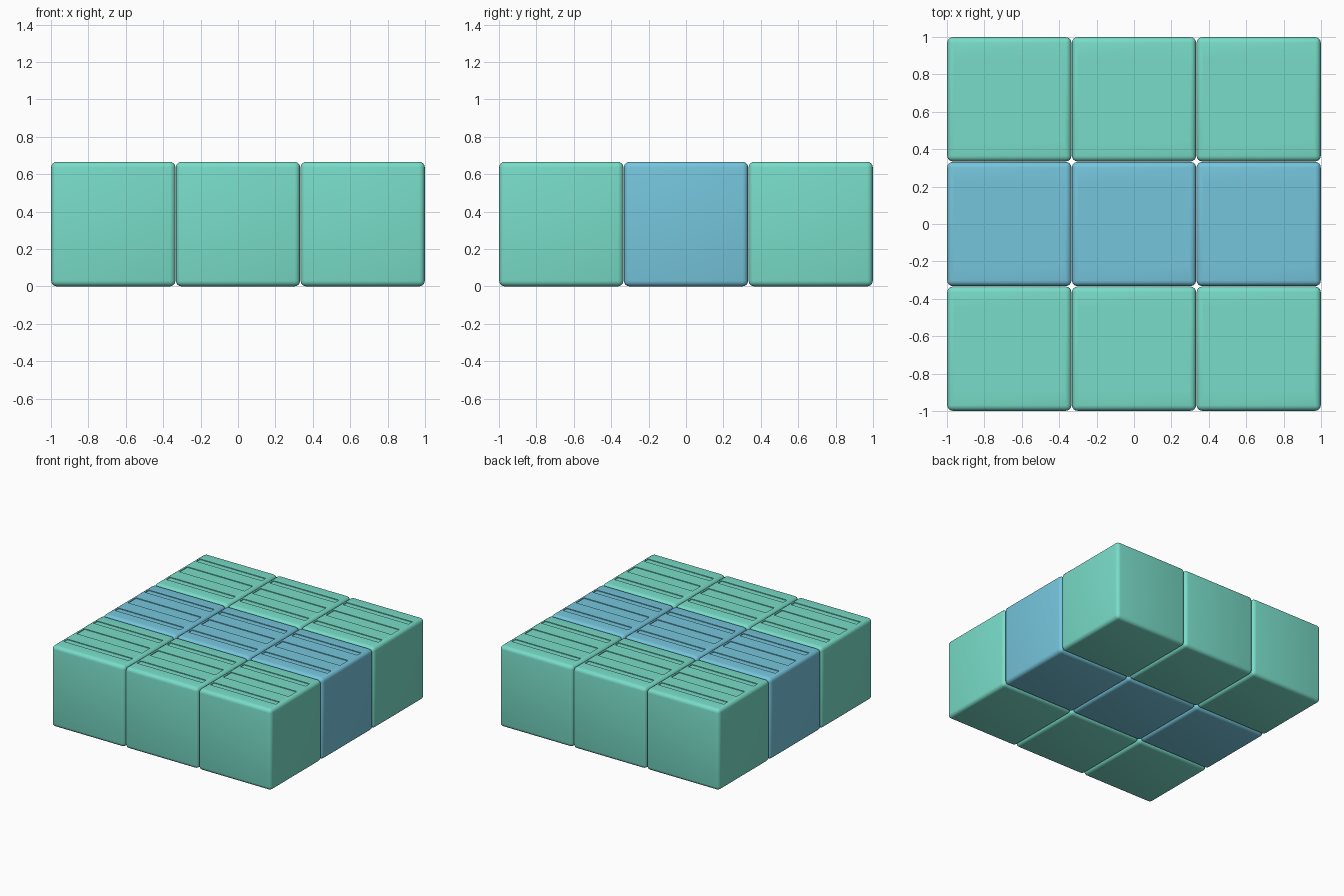
import bpy
import bmesh
import math
from mathutils import Matrix

if "Cube" in bpy.data.objects:
    bpy.data.objects.remove(bpy.data.objects["Cube"])

PITCH = 2 / 3      # spacing of the 3 x 3 grid
SIZE = 0.664       # block width, leaving a hairline gap
HEIGHT = 0.666
GROOVE = 0.006     # depth of the slots on top


def material(name, color):
    mat = bpy.data.materials.new(name)
    mat.diffuse_color = (*color, 1)
    mat.use_nodes = True
    mat.node_tree.nodes["Principled BSDF"].inputs["Base Color"].default_value = mat.diffuse_color
    return mat


def add_box(bm, center, size):
    mat = Matrix.Translation(center) @ Matrix.Diagonal((*size, 1))
    bmesh.ops.create_cube(bm, size=1, matrix=mat)


def to_object(bm, name):
    mesh = bpy.data.meshes.new(name)
    bm.to_mesh(mesh)
    bm.free()
    obj = bpy.data.objects.new(name, mesh)
    bpy.context.collection.objects.link(obj)
    return obj


# Rounded block
bm = bmesh.new()
add_box(bm, (0, 0, HEIGHT / 2), (SIZE, SIZE, HEIGHT))
bmesh.ops.bevel(bm, geom=bm.edges[:], offset=0.03, segments=4,
                profile=0.5, affect='EDGES')
block = to_object(bm, "block")

# Shallow slots: one wide in the middle, a thin one either side
bm = bmesh.new()
for y, width in ((-0.195, 0.05), (0, 0.106), (0.195, 0.05)):
    add_box(bm, (0, y, HEIGHT - GROOVE + 0.05), (0.595, width, 0.1))
cutter = to_object(bm, "slot_cutter")
cutter.hide_render = True

cut = block.modifiers.new("slots", 'BOOLEAN')
cut.operation = 'DIFFERENCE'
cut.solver = 'EXACT'
cut.object = cutter
bpy.context.view_layer.objects.active = block
block.select_set(True)
bpy.ops.object.modifier_apply(modifier=cut.name)
bpy.ops.object.shade_smooth_by_angle(angle=math.radians(40))
bpy.data.objects.remove(cutter)

# Grid of blocks: green outer rows, blue middle row
green = material("green", (0.19, 0.72, 0.58))
blue = material("blue", (0.18, 0.56, 0.72))
for row, mat in ((-1, green), (0, blue), (1, green)):
    mesh = block.data.copy()
    mesh.materials.clear()
    mesh.materials.append(mat)
    for col in (-1, 0, 1):
        obj = bpy.data.objects.new(f"block_row{row + 2}_col{col + 2}", mesh)
        obj.location = (col * PITCH, row * PITCH, 0)
        bpy.context.collection.objects.link(obj)
bpy.data.objects.remove(block)
